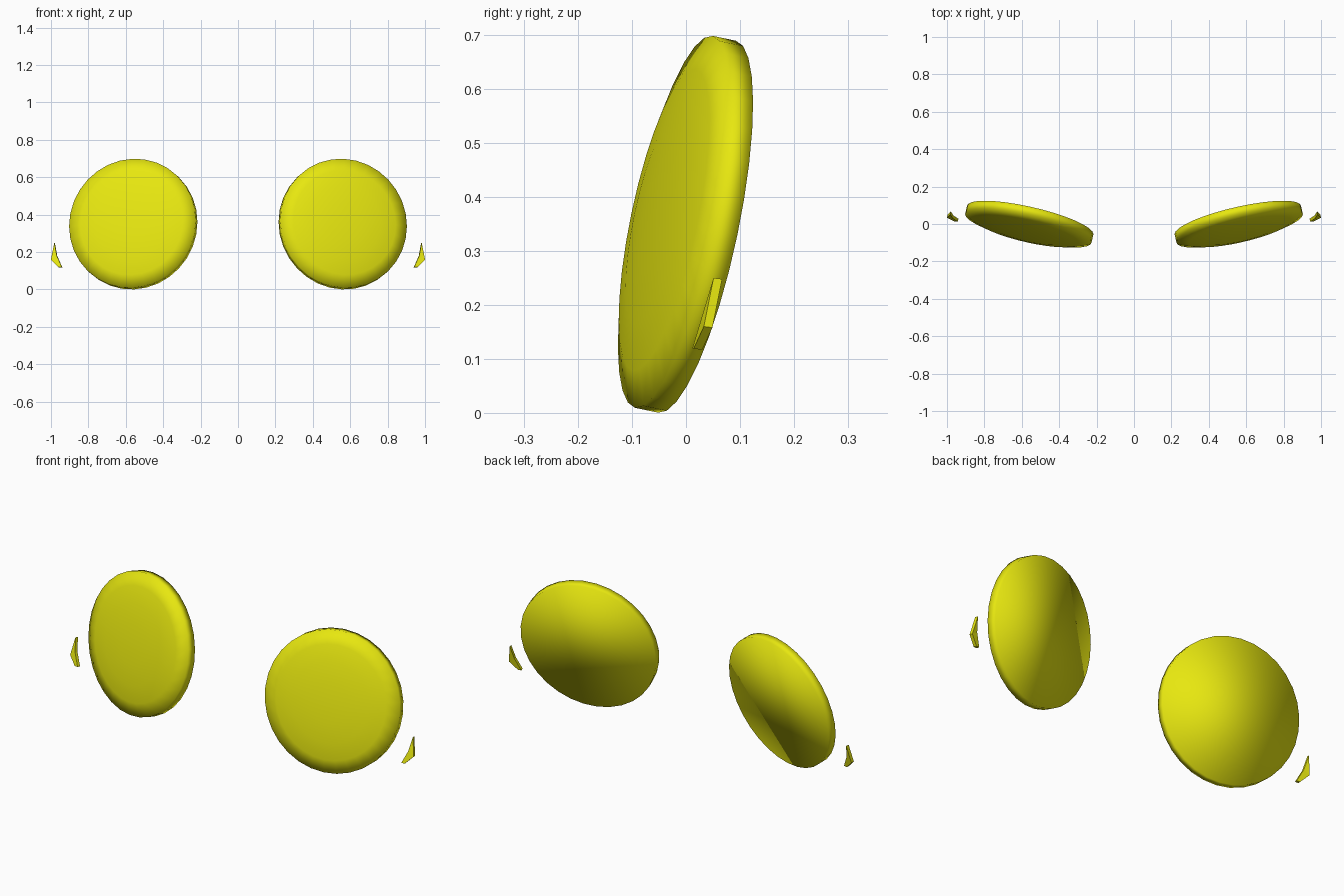
import bpy, bmesh, math
from mathutils import Vector

if "Cube" in bpy.data.objects:
    bpy.data.objects.remove(bpy.data.objects["Cube"])

yellow = bpy.data.materials.new("yellow")
yellow.diffuse_color = (0.8, 0.8, 0.005, 1)
yellow.use_nodes = True
yellow.node_tree.nodes["Principled BSDF"].inputs["Base Color"].default_value = yellow.diffuse_color


def finish(name, bm, smooth):
    """Turn the right-hand part into an object mirrored across x = 0."""
    bmesh.ops.recalc_face_normals(bm, faces=bm.faces)
    for f in bm.faces:
        f.smooth = smooth
    me = bpy.data.meshes.new(name)
    bm.to_mesh(me)
    bm.free()
    me.materials.append(yellow)
    ob = bpy.data.objects.new(name, me)
    bpy.context.collection.objects.link(ob)
    mod = ob.modifiers.new("Mirror", "MIRROR")
    mod.use_mirror_merge = False


# Domed discs: flat back, short rim and shallow front, tilted outward and up
SIDES = 32
centre = Vector((0.555, 0.0205, 0.345))
n = Vector((0.22, -0.955, 0.2)).normalized()
u = (Vector((1, 0, 0)) - n * n.x).normalized()
v = n.cross(u)
profile = [(0.352, 0), (0.352, 0.045), (0.285, 0.064), (0.2, 0.077), (0.1, 0.084)]

bm = bmesh.new()
rings = []
for r, d in profile:
    rings.append([bm.verts.new(centre + n * d
                               + u * (0.985 * r * math.cos(2 * math.pi * i / SIDES))
                               + v * (r * math.sin(2 * math.pi * i / SIDES)))
                  for i in range(SIDES)])
tip = bm.verts.new(centre + n * 0.086)
for a, b in zip(rings, rings[1:]):
    for i in range(SIDES):
        j = (i + 1) % SIDES
        bm.faces.new((a[i], a[j], b[j], b[i]))
for i in range(SIDES):
    bm.faces.new((rings[-1][i], rings[-1][(i + 1) % SIDES], tip))
bm.faces.new(rings[0][::-1])
finish("domed_discs", bm, True)

# Small curved slivers beside the discs
outline = [(0.982, 0.051, 0.25), (1.0, 0.033, 0.16), (0.96, 0.014, 0.119),
           (0.942, 0.012, 0.12), (0.969, 0.03, 0.18)]
bm = bmesh.new()
front = [bm.verts.new(p) for p in outline]
back = [bm.verts.new(Vector(p) + Vector((-0.003, 0.016, -0.002))) for p in outline]
# Split the concave outline at its inner corner
for ring in (front, back):
    bm.faces.new((ring[0], ring[1], ring[4]))
    bm.faces.new((ring[1], ring[2], ring[3], ring[4]))
for i in range(5):
    j = (i + 1) % 5
    bm.faces.new((front[i], front[j], back[j], back[i]))
finish("side_slivers", bm, False)
